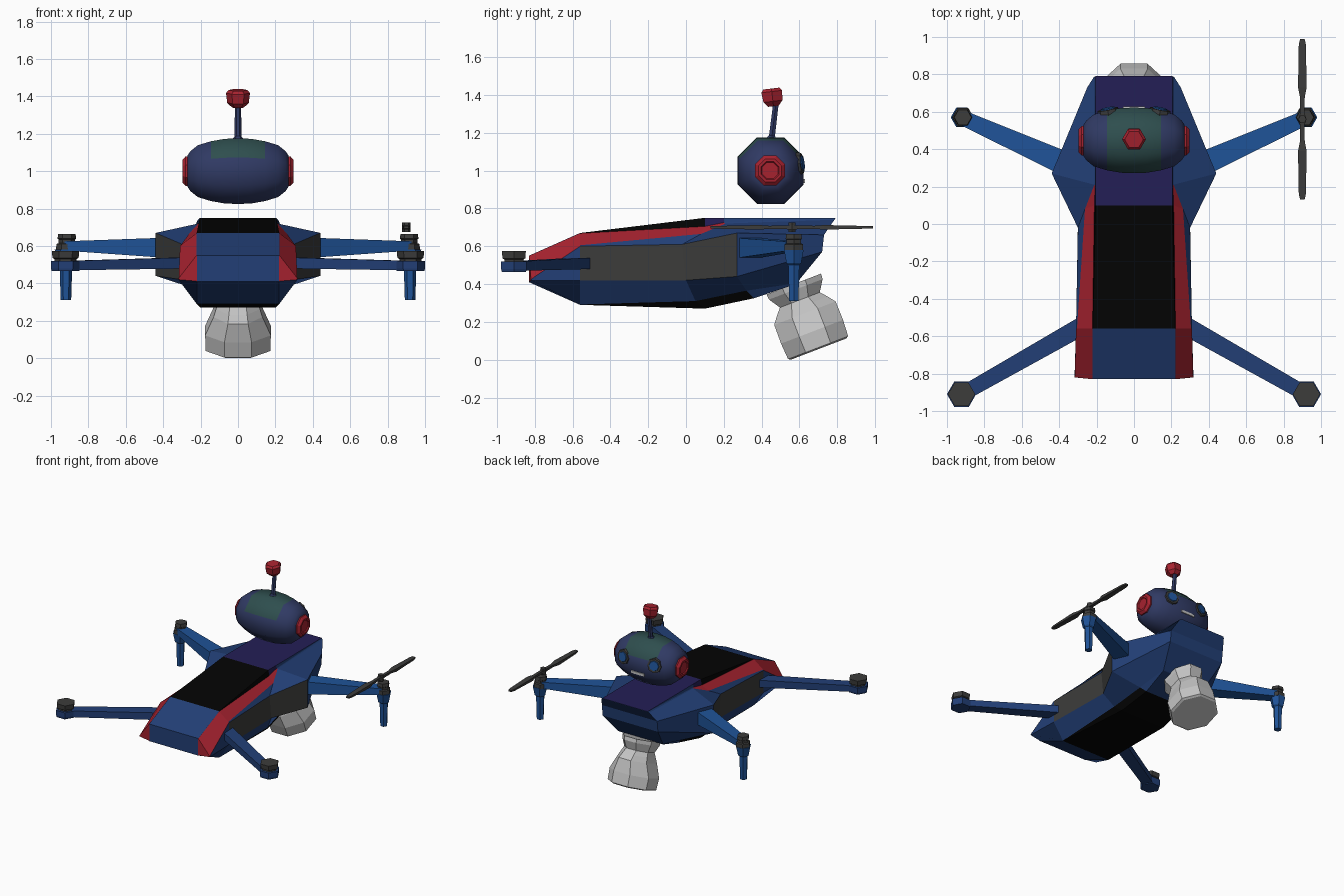
import bpy, bmesh, math
from mathutils import Vector

if "Cube" in bpy.data.objects:
    bpy.data.objects.remove(bpy.data.objects["Cube"])


def material(name, r, g, b):
    lin = [((c / 255 + 0.055) / 1.055) ** 2.4 if c > 10 else c / 255 / 12.92 for c in (r, g, b)]
    m = bpy.data.materials.new(name)
    m.diffuse_color = (*lin, 1)
    m.use_nodes = True
    m.node_tree.nodes["Principled BSDF"].inputs["Base Color"].default_value = m.diffuse_color
    return m


BLUE = material("hull blue", 34, 63, 118)
LIGHT = material("arm blue", 31, 83, 152)
PURPLE = material("deck purple", 36, 30, 86)
BLACK = material("panel black", 4, 4, 4)
GRAY = material("dark gray", 60, 60, 59)
RED = material("red", 166, 34, 47)
SILVER = material("light gray", 196, 196, 196)
NAVY = material("head navy", 48, 58, 100)
TEAL = material("head teal", 46, 78, 78)


def finish(name, bm, mats, mirror=False, smooth=False):
    bmesh.ops.recalc_face_normals(bm, faces=bm.faces)
    me = bpy.data.meshes.new(name)
    for f in bm.faces:
        f.smooth = smooth
    bm.to_mesh(me)
    bm.free()
    for m in mats:
        me.materials.append(m)
    ob = bpy.data.objects.new(name, me)
    bpy.context.collection.objects.link(ob)
    if mirror:
        ob.modifiers.new("Mirror", 'MIRROR')
    return ob


def loft(name, rings, mats, mirror=False, smooth=False, rule=None):
    """Skin a list of closed rings and cap both ends."""
    bm = bmesh.new()
    vs = [[bm.verts.new(p) for p in r] for r in rings]
    n = len(rings[0])
    for a, b in zip(vs, vs[1:]):
        for i in range(n):
            j = (i + 1) % n
            bm.faces.new((a[i], a[j], b[j], b[i]))
    bm.faces.new(vs[0])
    bm.faces.new(vs[-1])
    if rule:
        for f in bm.faces:
            f.material_index = rule(f.calc_center_median())
    return finish(name, bm, mats, mirror, smooth)


def lathe(name, origin, axis, profile, n, mats, phase=0.0, **kw):
    """Revolve (distance, radius, optional sideways scale) about an axis with n sides."""
    o, d = Vector(origin), Vector(axis).normalized()
    u = Vector((1, 0, 0)) if abs(d.x) < 0.7 else Vector((0, 1, 0))
    u = (u - d * u.dot(d)).normalized()
    w = d.cross(u)
    ang = [phase + 2 * math.pi * i / n for i in range(n)]
    rings = [[o + d * t + (u * math.cos(a) * (s[0] if s else 1) + w * math.sin(a)) * r for a in ang]
             for t, r, *s in profile]
    return loft(name, rings, mats, **kw)


def beam(name, ends, mats):
    """Tapered mirrored beam; ends hold (point, half width, half height)."""
    d = Vector(ends[1][0]) - Vector(ends[0][0])
    s = Vector((d.y, -d.x, 0)).normalized()
    up = Vector((0, 0, 1))
    rings = [[Vector(p) + s * w * i + up * h * j for i, j in ((-1, -1), (1, -1), (1, 1), (-1, 1))]
             for p, w, h in ends]
    return loft(name, rings, mats, mirror=True)


# Hull half sections, nose to tail: deck, stripe inner, stripe outer, shoulder, side bottom, keel, belly
sections = [
    [(.22, -.83, .55), (.222, -.83, .549), (.315, -.82, .43), (.317, -.82, .425), (.318, -.82, .42),
     (.222, -.83, .412), (.22, -.83, .41)],
    [(.22, -.56, .67), (.222, -.56, .668), (.305, -.56, .605), (.31, -.56, .60), (.31, -.56, .42),
     (.222, -.56, .292), (.22, -.56, .29)],
    [(.205, .10, .75), (.212, .10, .705), (.262, .08, .665), (.30, -.02, .61), (.30, .0, .42),
     (.235, .05, .31), (.20, .10, .27)],
    [(.205, .20, .75), (.208, .20, .725), (.212, .21, .72), (.44, .27, .67), (.44, .27, .44),
     (.21, .32, .365), (.18, .36, .325)],
    [(.205, .79, .75), (.207, .79, .748), (.215, .785, .74), (.25, .73, .66), (.25, .72, .57),
     (.202, .585, .405), (.20, .58, .40)],
]
bm = bmesh.new()
R = [[bm.verts.new(p) for p in s] for s in sections]
L = [[bm.verts.new((-x, y, z)) for x, y, z in s] for s in sections]
B_, P_, K_, G_, R_ = range(5)


def face(mat, *verts):
    bm.faces.new(verts).material_index = mat


side_colors = [(B_, R_, R_, B_, B_, B_), (K_, R_, B_, G_, B_, K_),
               (P_, R_, B_, G_, B_, K_), (B_,) * 6]
for i in range(4):
    for S in (R, L):
        a, b = S[i], S[i + 1]
        for k in range(6):
            face(side_colors[i][k], a[k], b[k], b[k + 1], a[k + 1])
    face((B_, K_, P_, P_)[i], R[i][0], R[i + 1][0], L[i + 1][0], L[i][0])
    face((B_, K_, K_, B_)[i], R[i][6], R[i + 1][6], L[i + 1][6], L[i][6])
face(B_, R[0][0], R[0][6], L[0][6], L[0][0])
face(R_, *R[0])
face(R_, *L[0])
for k in range(6):
    face(B_, R[4][k], R[4][k + 1], L[4][k + 1], L[4][k])
finish("hull", bm, [BLUE, PURPLE, BLACK, GRAY, RED])

UP = (0, 0, 1)
# Front arms with hexagonal motors
beam("front_arms", [((.25, -.53, .51), .05, .03), ((.92, -.91, .495), .04, .025)], [BLUE])
lathe("front_motor_mounts", (.922, -.91, .465), UP, [(0, .074), (.015, .078), (.055, .078)],
      6, [BLUE], mirror=True)
lathe("front_motors", (.922, -.91, .518), UP, [(0, .058), (.012, .058), (.018, .07), (.056, .073)],
      6, [GRAY], mirror=True)

# Rear arms, legs and motors
beam("rear_arms", [((.34, .31, .59), .065, .055), ((.91, .565, .60), .04, .025)], [LIGHT])
lathe("rear_legs", (.92, .57, .31), UP, [(0, .028), (.19, .034), (.20, .045), (.27, .06)],
      6, [LIGHT], mirror=True)
lathe("rear_motors", (.915, .57, .575), UP, [(0, .058), (.035, .056), (.04, .044), (.06, .044),
                                             (.064, .05), (.09, .046)], 6, [GRAY], mirror=True)

# Single propeller on the right rear motor
blade = [(-.43, .012, .006), (-.40, .019, .007), (-.17, .023, .012), (-.12, .013, .008), (-.03, .012, .01),
         (0, .022, .012), (.03, .012, .01), (.12, .013, .008), (.17, .023, .012), (.40, .019, .007),
         (.43, .012, .006)]
loft("propeller", [[(.90 + w * i, .56 + y, .70 + h * j) for i, j in ((-1, -1), (1, -1), (1, 1), (-1, 1))]
                   for y, w, h in blade], [GRAY])
lathe("propeller_hub", (.90, .56, .675), UP, [(0, .022), (.012, .022), (.015, .014), (.035, .014),
                                              (.037, .022), (.05, .022)], 6, [GRAY])

# Tilted camera pod under the tail, flaring sideways towards the lens
lathe("camera_pod", (0, .57, .40), (0, .357, -.934),
      [(0, .167, .85), (.03, .164, .85), (.09, .122, .95), (.125, .155, .82), (.165, .188, .75),
       (.27, .19, 1), (.36, .184, 1.02), (.368, .168, 1)],
      8, [SILVER], phase=math.pi / 8)

# Floating head with a teal top band
HX = [(-.27, .09), (-.255, .115), (-.215, .150), (-.145, .173), (-.07, .187), (0, .19)]
HX += [(-x, r) for x, r in reversed(HX[:-1])]
lathe("head", (0, .447, 1.0), (1, 0, 0), HX, 8, [NAVY, TEAL], phase=math.pi / 8, smooth=True,
      rule=lambda c: int(abs(c.x) < .145 and c.z > 1.08))
lathe("ears", (.24, .445, 1.0), (1, 0, 0), [(0, .086), (.04, .086), (.057, .066), (.058, .052), (.05, .046)],
      8, [RED], phase=math.pi / 8, mirror=True)

# Face on the +y side
look = (.2, .97, .12)
lathe("eye_rims", (.135, .585, 1.035), look, [(0, .06), (.03, .056)], 8, [GRAY], mirror=True)
lathe("eyes", (.135, .585, 1.035), look, [(.02, .045), (.036, .038)], 8, [LIGHT], mirror=True)
loft("mouth", [[(x, .628, .955), (x, .62, .955), (x, .62, .935), (x, .628, .935)] for x in (-.06, .06)],
     [SILVER])

# Antenna
lathe("antenna_stem", (0, .452, 1.16), (0, .12, 1), [(0, .04), (.025, .018), (.19, .017)], 6, [NAVY])
lathe("antenna_knob", (0, .457, 1.388), (0, -.12, 1),
      [(-.048, .032), (-.022, .058), (.03, .064), (.046, .05)], 6, [RED])
